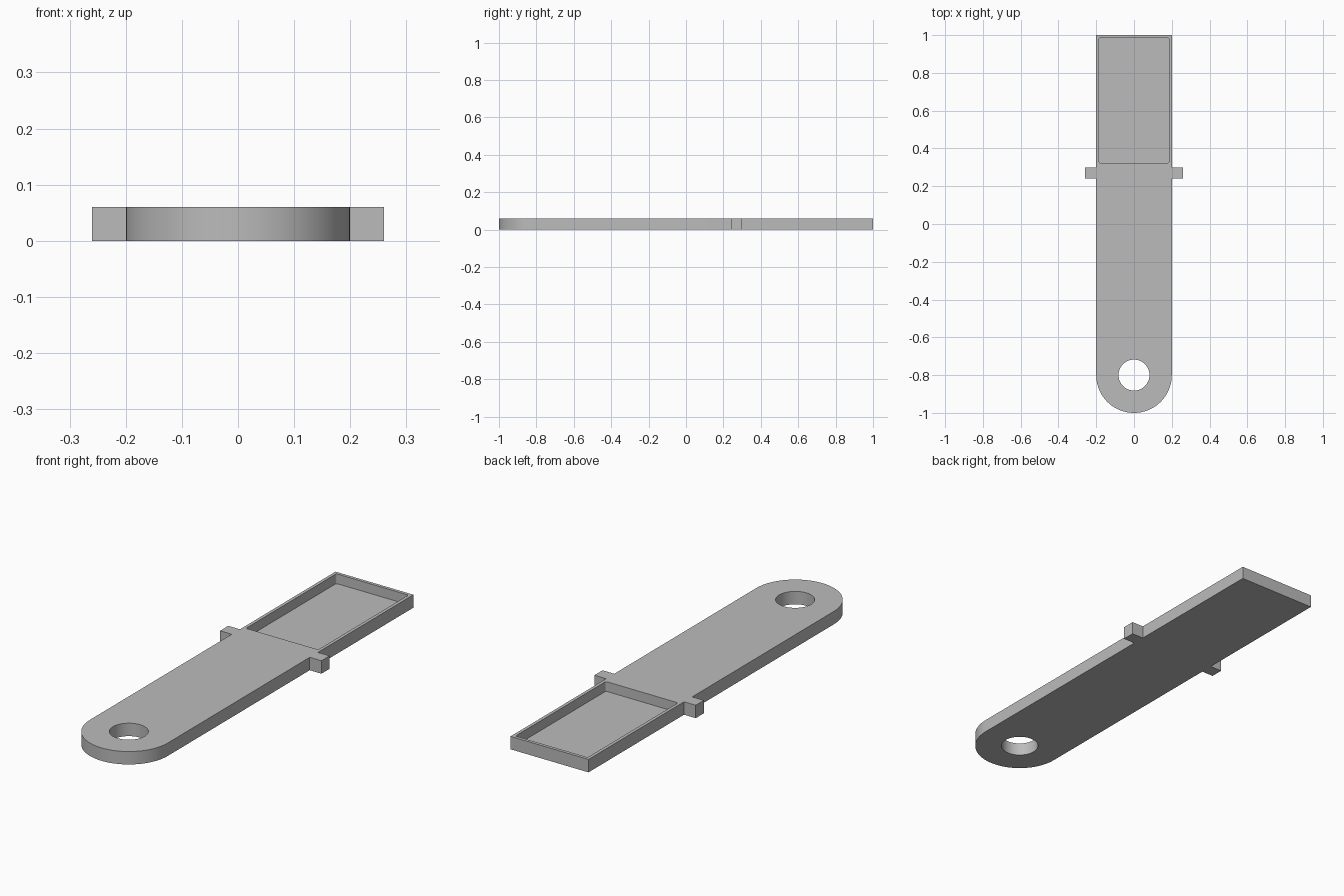
import bpy, bmesh
from math import pi, sin, cos, radians

HEIGHT = 0.06
HALF_WIDTH = 0.2
HOLE_Y = -0.8

if "Cube" in bpy.data.objects:
    bpy.data.objects.remove(bpy.data.objects["Cube"], do_unlink=True)

grey = bpy.data.materials.new("plain grey")
grey.use_nodes = True
grey.diffuse_color = (0.5, 0.5, 0.5, 1)
grey.node_tree.nodes["Principled BSDF"].inputs["Base Color"].default_value = grey.diffuse_color


def arc(cx, cy, radius, start, end, steps):
    """Points along an arc, angles in radians."""
    angles = [start + (end - start) * i / steps for i in range(steps + 1)]
    return [(cx + radius * cos(a), cy + radius * sin(a)) for a in angles]


def prism(name, outline, bottom, top):
    """Extrude a counter-clockwise outline upwards."""
    bm = bmesh.new()
    base = bm.faces.new([bm.verts.new((x, y, bottom)) for x, y in outline])
    raised = bmesh.ops.extrude_face_region(bm, geom=[base], use_keep_orig=True)["geom"]
    verts = [g for g in raised if isinstance(g, bmesh.types.BMVert)]
    bmesh.ops.translate(bm, vec=(0, 0, top - bottom), verts=verts)
    bmesh.ops.recalc_face_normals(bm, faces=bm.faces)
    mesh = bpy.data.meshes.new(name)
    bm.to_mesh(mesh)
    bm.free()
    mesh.materials.append(grey)
    obj = bpy.data.objects.new(name, mesh)
    bpy.context.collection.objects.link(obj)
    return obj


def cut(target, cutter):
    """Subtract the cutter, then discard it."""
    mod = target.modifiers.new(cutter.name, "BOOLEAN")
    mod.operation = "DIFFERENCE"
    mod.solver = "EXACT"
    mod.object = cutter
    bpy.ops.object.modifier_apply(modifier=mod.name)
    bpy.data.objects.remove(cutter, do_unlink=True)


# Strip outline: round front end, two side tabs, square back end
right_edge = [(HALF_WIDTH, 0.24), (0.26, 0.24), (0.26, 0.3), (HALF_WIDTH, 0.3), (HALF_WIDTH, 1)]
left_edge = [(-x, y) for x, y in reversed(right_edge)]
front_end = arc(0, HOLE_Y, HALF_WIDTH, pi, 2 * pi, 48)
body = prism("strap_body", front_end + right_edge + left_edge, 0, HEIGHT)
bpy.context.view_layer.objects.active = body
body.select_set(True)

# Round hole through the front end
cut(body, prism("hole_cutter", arc(0, HOLE_Y, 0.082, 0, 2 * pi, 64)[:-1], -0.1, 0.2))

# Shallow tray with slightly rounded corners at the back
r, x, near, far = 0.008, 0.185, 0.323, 0.985
corners = [(x - r, near + r, -pi / 2), (x - r, far - r, 0),
           (r - x, far - r, pi / 2), (r - x, near + r, pi)]
tray = [p for cx, cy, a in corners for p in arc(cx, cy, r, a, a + pi / 2, 6)]
cut(body, prism("tray_cutter", tray, 0.015, 0.2))

bpy.ops.object.shade_smooth_by_angle(angle=radians(30))
